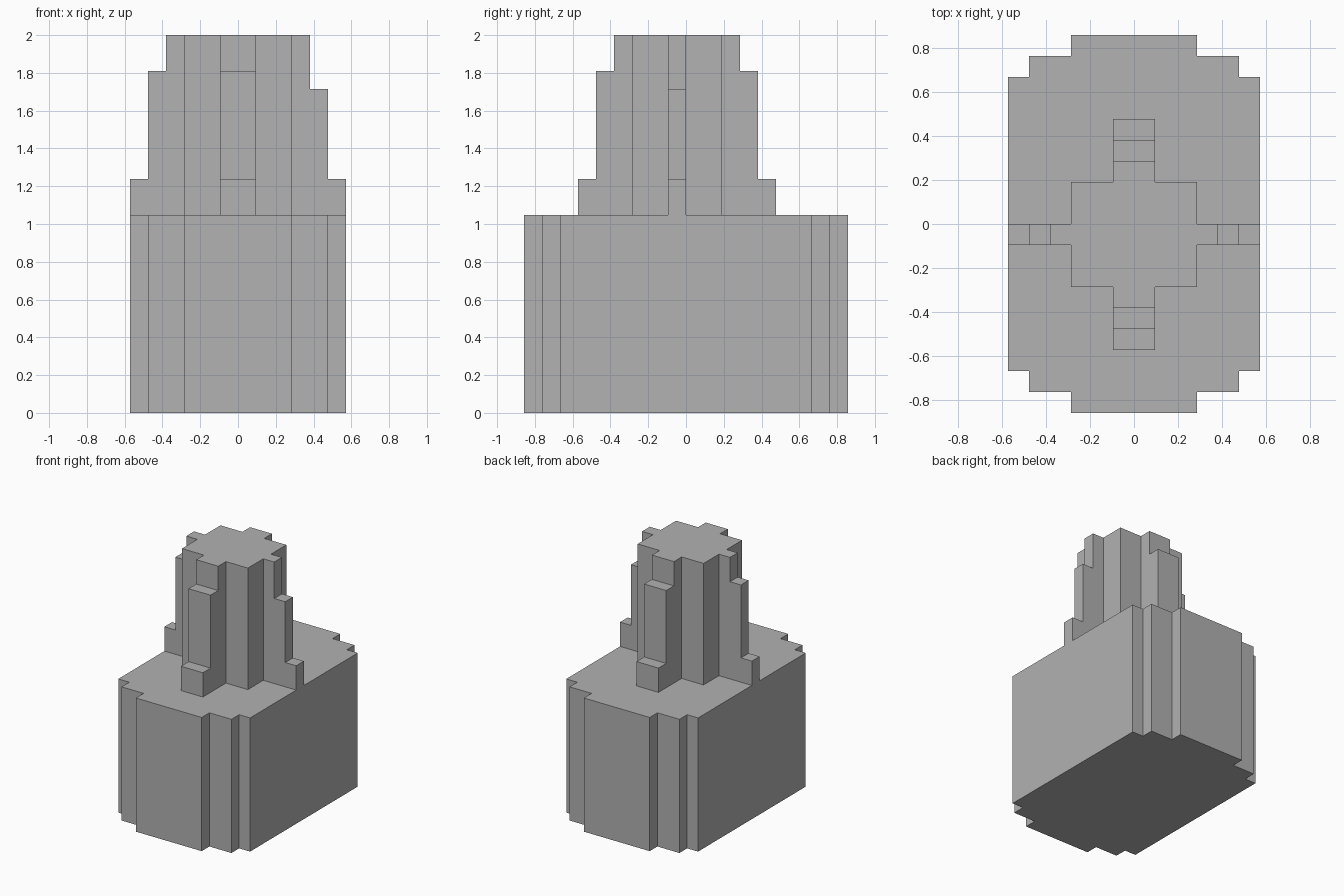
import bpy
import bmesh
from mathutils import Matrix, Vector
from math import pi

U = 2 / 21  # one block

cube = bpy.data.objects.get("Cube")
if cube:
    bpy.data.objects.remove(cube, do_unlink=True)

grey = bpy.data.materials.new("stone grey")
grey.use_nodes = True
colour = (0.445, 0.445, 0.445, 1)
grey.diffuse_color = colour
grey.node_tree.nodes["Principled BSDF"].inputs["Base Color"].default_value = colour


def extrude_outline(name, outline, direction, matrix=None):
    """Sweep a flat outline, measured in blocks, into a solid."""
    bm = bmesh.new()
    face = bm.faces.new([bm.verts.new(p) for p in outline])
    swept = bmesh.ops.extrude_face_region(bm, geom=[face])
    verts = [v for v in swept["geom"] if isinstance(v, bmesh.types.BMVert)]
    bmesh.ops.translate(bm, verts=verts, vec=Vector(direction))
    bmesh.ops.transform(bm, matrix=Matrix.Scale(U, 4) @ (matrix or Matrix()), verts=bm.verts)
    bmesh.ops.recalc_face_normals(bm, faces=bm.faces)
    mesh = bpy.data.meshes.new(name)
    bm.to_mesh(mesh)
    bm.free()
    mesh.materials.append(grey)
    obj = bpy.data.objects.new(name, mesh)
    bpy.context.collection.objects.link(obj)
    return obj


# Base block with stepped corners
corner = [(6, 7), (5, 7), (5, 8), (3, 8), (3, 9)]
half = corner + [(-x, y) for x, y in reversed(corner)]
outline = half + [(-x, -y) for x, y in half]
extrude_outline("base", [(x, y, 0) for x, y in outline], (0, 0, 11))

# Central column
extrude_outline("column", [(-3, -3, 11), (3, -3, 11), (3, 2, 11), (-3, 2, 11)], (0, 0, 10))


def fin(name, start, angle, side, width, middle=19):
    """Stepped buttress: profile runs outward along x, then is turned about z."""
    profile = [(0, 11), (3, 11), (3, 13), (2, 13), (2, middle), (1, middle), (1, 21), (0, 21)]
    points = [(start + x, side, z) for x, z in profile]
    extrude_outline(name, points, (0, width, 0), Matrix.Rotation(angle, 4, "Z"))


# Buttresses on the four sides
fin("left_buttress", 3, 0, -1, 1, middle=18)
fin("right_buttress", 3, pi, 0, 1)
fin("front_buttress", 3, -pi / 2, -1, 2)
fin("back_buttress", 2, pi / 2, -1, 2)
